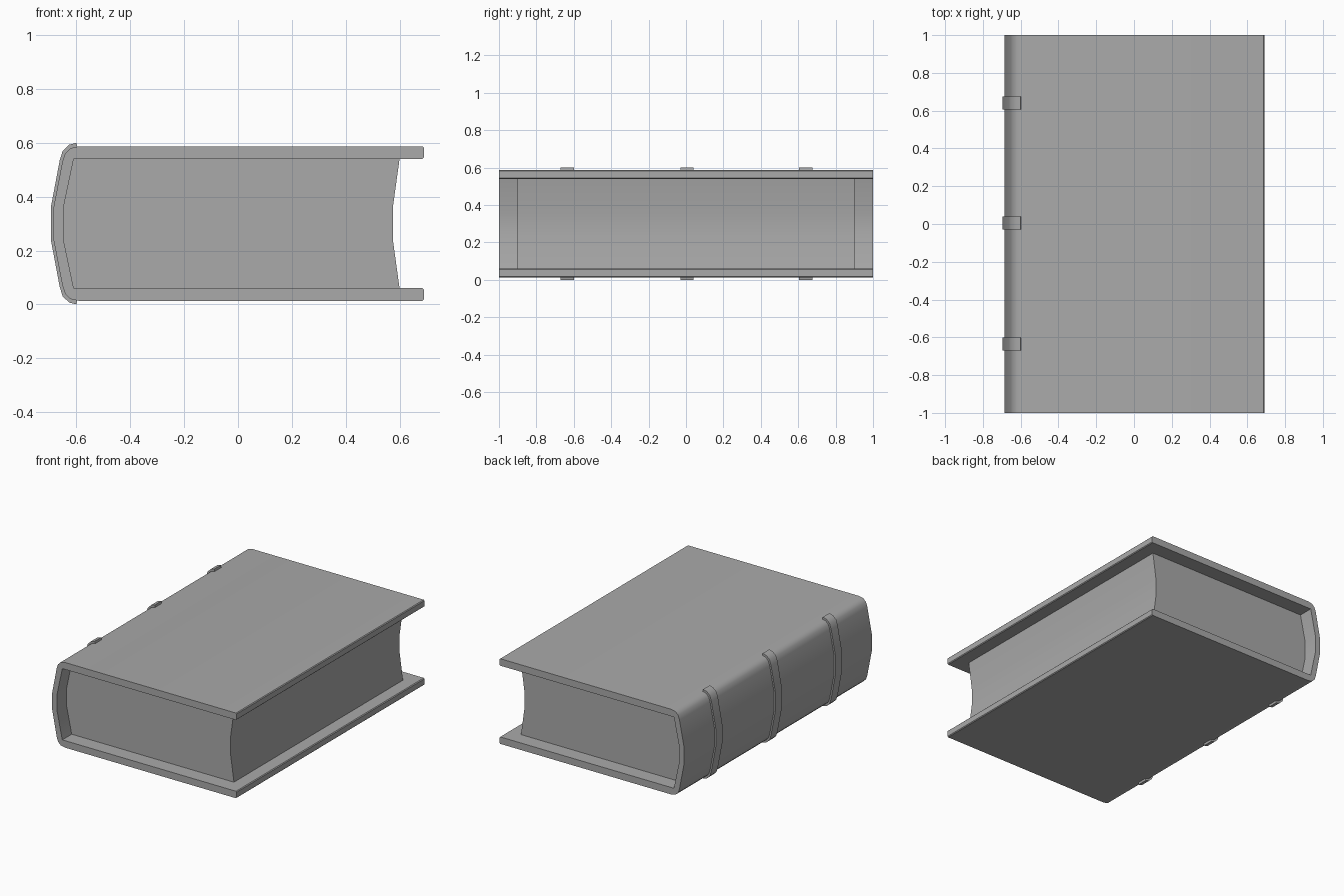
import bpy
import bmesh
import math

HEIGHT = 0.6

cube = bpy.data.objects.get("Cube")
if cube:
    bpy.data.objects.remove(cube, do_unlink=True)

grey = bpy.data.materials.new("plain grey")
grey.use_nodes = True
grey.diffuse_color = (0.4, 0.4, 0.4, 1)
grey.node_tree.nodes["Principled BSDF"].inputs["Base Color"].default_value = grey.diffuse_color


def extrude_mirrored(name, upper, y_mid, depth):
    """Close an upper half profile with its mirror image and extrude it along y."""
    profile = upper + [(x, HEIGHT - z) for x, z in reversed(upper)]
    bm = bmesh.new()
    face = bm.faces.new([bm.verts.new((x, y_mid - depth / 2, z)) for x, z in profile])
    result = bmesh.ops.extrude_face_region(bm, geom=[face], use_keep_orig=True)
    moved = [v for v in result["geom"] if isinstance(v, bmesh.types.BMVert)]
    bmesh.ops.translate(bm, verts=moved, vec=(0, depth, 0))
    bmesh.ops.recalc_face_normals(bm, faces=bm.faces)
    mesh = bpy.data.meshes.new(name)
    bm.to_mesh(mesh)
    bm.free()
    mesh.materials.append(grey)
    obj = bpy.data.objects.new(name, mesh)
    bpy.context.collection.objects.link(obj)
    bpy.ops.object.select_all(action="DESELECT")
    obj.select_set(True)
    bpy.context.view_layer.objects.active = obj
    bpy.ops.object.shade_smooth_by_angle(angle=math.radians(40))
    return obj


# Two boards joined by a rounded spine
extrude_mirrored("cover", [
    (-0.685, 0.36), (-0.652, 0.53), (-0.642, 0.56), (-0.622, 0.58), (-0.59, 0.587),
    (0.685, 0.587), (0.69, 0.582), (0.69, 0.545), (0.685, 0.54),
    (-0.61, 0.54), (-0.648, 0.36)], 0, 2)

# Page block with a hollow fore edge, set in from the cover
extrude_mirrored("pages", [
    (0.575, 0.36), (0.6, 0.541), (-0.611, 0.541), (-0.65, 0.36)], 0, 1.8)

# Raised bands wrapped around the spine
for side, y in (("front", -0.635), ("middle", 0.005), ("back", 0.64)):
    extrude_mirrored(side + "_spine_band", [
        (-0.695, 0.36), (-0.662, 0.535), (-0.651, 0.57), (-0.627, 0.593), (-0.6, 0.6),
        (-0.597, 0.585), (-0.62, 0.575), (-0.638, 0.555), (-0.68, 0.36)], y, 0.07)
